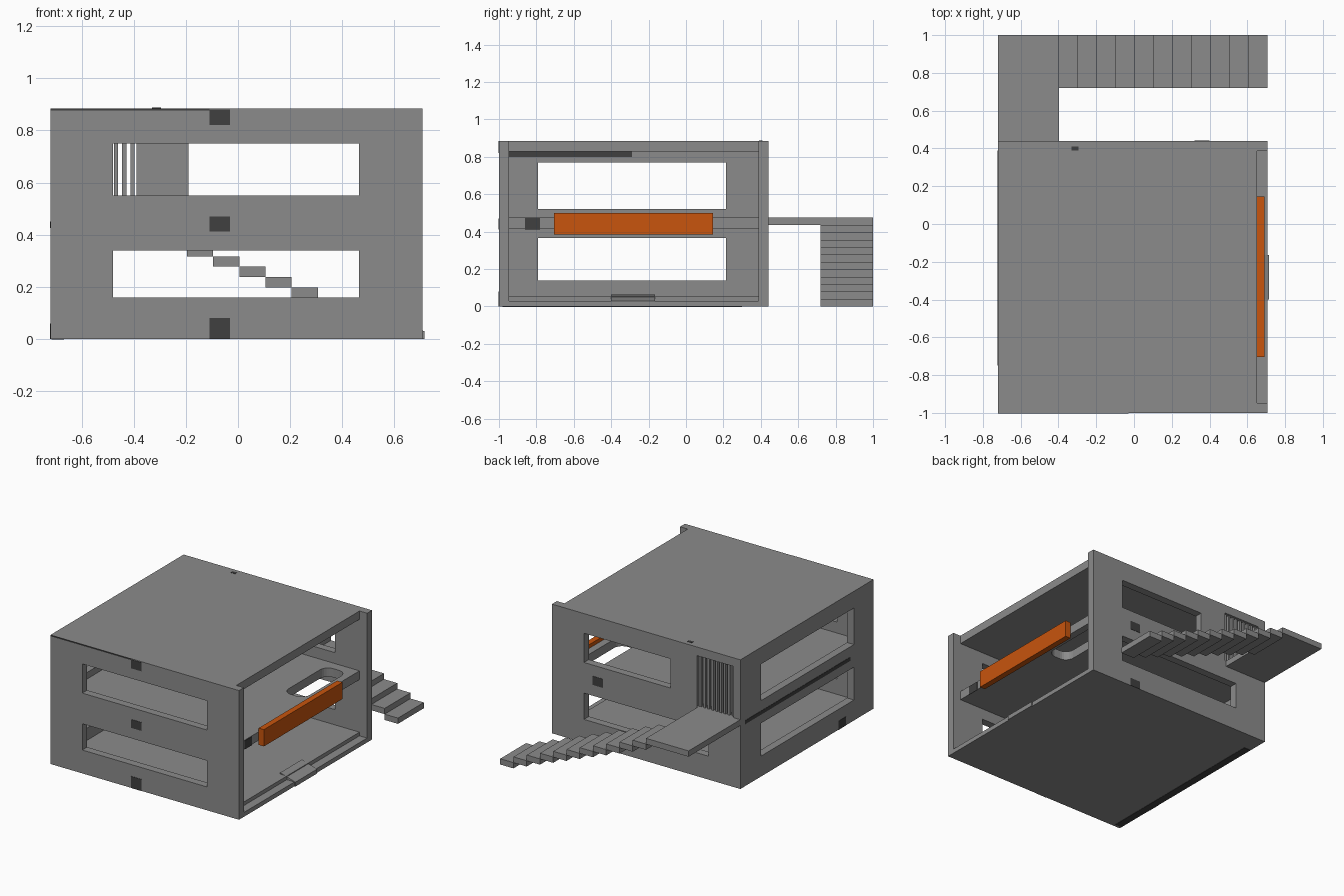
import bpy, bmesh

if "Cube" in bpy.data.objects:
    bpy.data.objects.remove(bpy.data.objects["Cube"])


def material(name, rgb):
    m = bpy.data.materials.new(name)
    m.diffuse_color = (*rgb, 1)
    m.use_nodes = True
    m.node_tree.nodes["Principled BSDF"].inputs["Base Color"].default_value = m.diffuse_color
    return m


GREY = material("concrete_grey", (0.26, 0.26, 0.26))
DARK = material("dark_grey", (0.05, 0.05, 0.05))
ORANGE = material("orange", (0.58, 0.09, 0.004))


def box(name, x, y, z, mat=GREY, round_corners=0):
    """Axis-aligned box from (min, max) ranges; optionally rounds upright edges."""
    bm = bmesh.new()
    bmesh.ops.create_cube(bm, size=1)
    for v in bm.verts:
        v.co = [r[0] if c < 0 else r[1] for c, r in zip(v.co, (x, y, z))]
    if round_corners:
        upright = [e for e in bm.edges
                   if abs(e.verts[0].co.z - e.verts[1].co.z) > 1e-4]
        bmesh.ops.bevel(bm, geom=upright, offset=round_corners, segments=6,
                        profile=0.5, affect='EDGES')
    return finish(name, bm, mat)


def finish(name, bm, mat):
    mesh = bpy.data.meshes.new(name)
    bm.to_mesh(mesh)
    bm.free()
    mesh.materials.append(mat)
    ob = bpy.data.objects.new(name, mesh)
    bpy.context.collection.objects.link(ob)
    return ob


def cut(ob, *holes, round_corners=0):
    """Cuts box-shaped openings and removes the cutters."""
    cutters = []
    for h in holes:
        c = box("cutter", *h, round_corners=round_corners)
        c.hide_render = True
        mod = ob.modifiers.new("opening", 'BOOLEAN')
        mod.operation, mod.solver, mod.object = 'DIFFERENCE', 'EXACT', c
        cutters.append(c)
    dg = bpy.context.evaluated_depsgraph_get()
    mesh = bpy.data.meshes.new_from_object(ob.evaluated_get(dg))
    ob.modifiers.clear()
    ob.data = mesh
    for c in cutters:
        bpy.data.objects.remove(c)


# Overall extents
L, R = -0.72, 0.708      # left / right
F, B = -1.0, 0.44        # front / back of the house
T, H = 0.053, 0.885      # wall thickness, height
LOW, HIGH = (0.16, 0.34), (0.55, 0.75)
WIN = (-0.48, 0.465)

# Walls with window and door openings
front = box("front_wall", (L, R), (F, F + T), (0, H))
fy = (F - 0.1, F + 0.1)
cut(front, (WIN, fy, LOW), (WIN, fy, HIGH))

back = box("back_wall", (L, R), (B - T, B), (0, H))
by = (B - 0.15, B + 0.1)
DOOR = (-0.668, -0.39)
cut(back, (WIN, by, LOW), ((-0.19, WIN[1]), by, HIGH), (DOOR, by, (0.475, 0.826)))

left = box("left_wall", (L, L + T), (F + T, B - T), (0, H))
lx, ly = (L - 0.1, L + 0.1), (-0.79, 0.215)
cut(left, (lx, ly, (0.14, 0.365)), (lx, ly, (0.52, 0.77)))

# Floors and roof, open on the right side
IN_X, IN_Y = (L + T, 0.65), (F + T, B - T)
box("roof", IN_X, IN_Y, (0.828, H))
upper = box("upper_floor", IN_X, IN_Y, (0.415, 0.475))
cut(upper, ((0.44, 0.6), (-0.14, 0.32), (0.3, 0.6)), round_corners=0.06)
box("ground_floor", IN_X, IN_Y, (0, 0.055))
box("ground_floor_lip", (0.65, R), IN_Y, (0, 0.03))

# Entrance ramp: a box whose outer top edge is lowered
ramp = box("entrance_ramp", (0.6, 0.715), (-0.4, -0.165), (0, 0.065))
for v in ramp.data.vertices:
    if v.co.x > 0.7 and v.co.z > 0.03:
        v.co.z = 0.03

# Orange balcony beam
box("balcony_beam", (0.65, 0.69), (-0.705, 0.145), (0.385, 0.5), ORANGE)

# Slatted door
slats = 9
pitch = (DOOR[1] - DOOR[0]) / slats
for i in range(slats):
    x0 = DOOR[0] + pitch * (i + 0.25)
    box(f"door_slat_{i + 1}", (x0, x0 + pitch * 0.5), (B - 0.035, B - 0.015), (0.475, 0.826))

# Outside landing and stairs
box("landing", (L, -0.397), (B, 1.0), (0.435, 0.475))
steps = 11
run = (R + 0.397) / steps
rise = 0.475 / (steps + 1)
for i in range(1, steps + 1):
    x0 = -0.397 + run * (i - 1)
    top = 0.475 - rise * i
    box(f"stair_step_{i}", (x0, x0 + run), (0.72, 1.0), (top - rise, top))

# Dark joint plates on the walls, floor edges and roof
E = 0.002
for i, z in enumerate([(0, 0.08), (0.412, 0.47), (0.82, 0.88)]):
    box(f"front_joint_{i + 1}", (-0.11, -0.03), (F - E + 0.002, F - E), z, DARK)
for i, z in enumerate([(0, 0.055), (0.415, 0.475)]):
    box(f"back_joint_{i + 1}", (0.32, 0.4), (B, B + E), z, DARK)
box("left_joint", (L - E, L), (-0.7, -0.62), (0, 0.06), DARK)
box("floor_edge_joint", (0.65, 0.65 + E), (-0.86, -0.78), (0.412, 0.472), DARK)
box("roof_joint", (-0.33, -0.295), (0.39, 0.41), (H, H + E), DARK)
box("front_top_strip", (L, -0.11), (F - E, F), (0.876, H), DARK)
box("inner_top_strip", (L + T, L + T + E), (F + T, -0.29), (0.8, 0.828), DARK)
box("left_slot_strip", (L - E, L), (-0.75, 0.39), (0.425, 0.45), DARK)
box("underside_strip", (L + 0.005, L + T), (-0.98, 0.3), (-E, 0), DARK)
